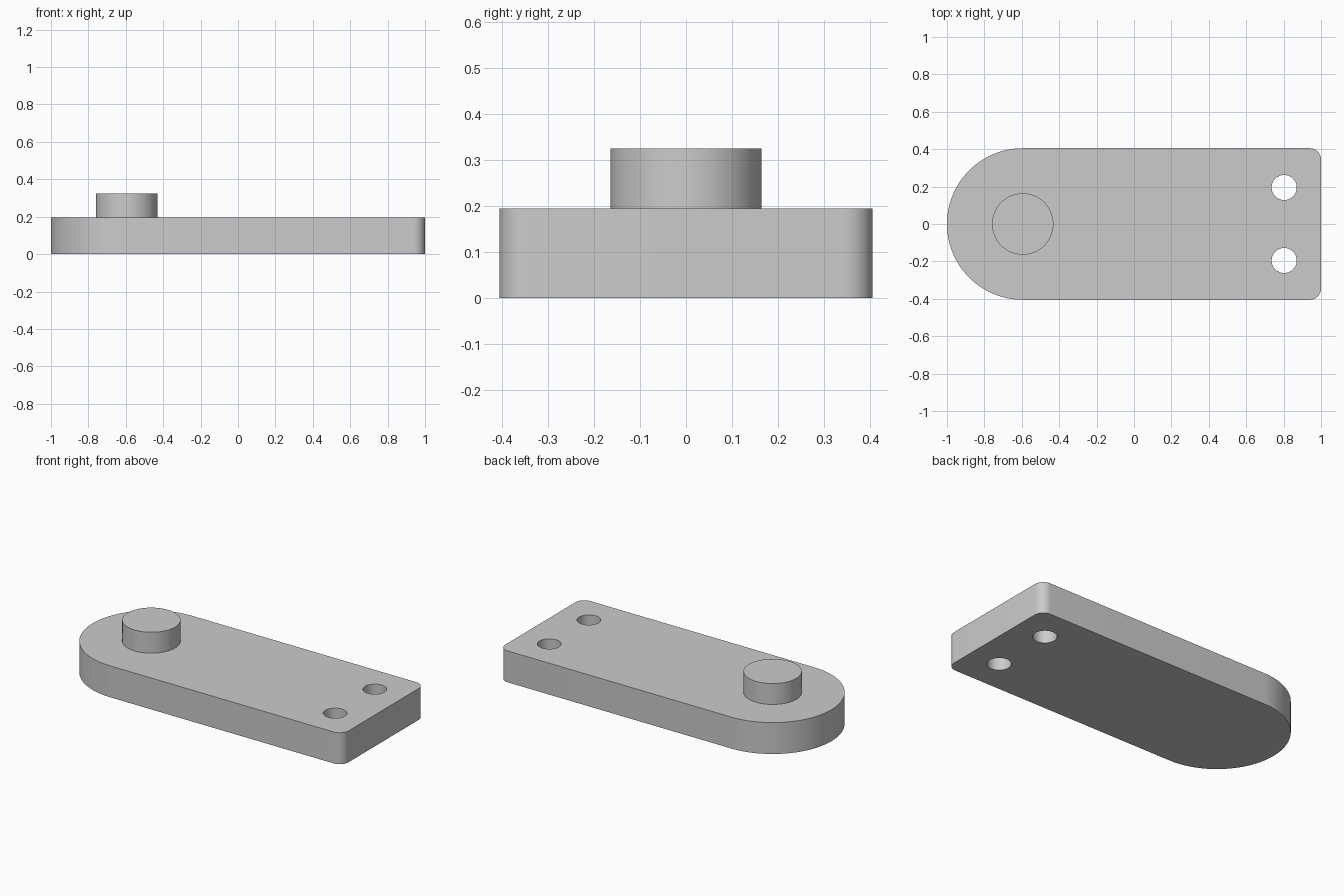
import bpy, bmesh, math

cube = bpy.data.objects.get("Cube")
if cube:
    bpy.data.objects.remove(cube, do_unlink=True)

grey = bpy.data.materials.new("plain grey")
grey.use_nodes = True
grey.diffuse_color = (0.6, 0.6, 0.6, 1)
grey.node_tree.nodes["Principled BSDF"].inputs["Base Color"].default_value = (0.6, 0.6, 0.6, 1)

HALF_WIDTH = 0.405
THICKNESS = 0.195
PIVOT_X = HALF_WIDTH - 1
CORNER = 0.06


def arc(cx, cy, radius, start, end, steps):
    """Points along an arc, angles in degrees."""
    angles = [math.radians(start + (end - start) * i / steps) for i in range(steps + 1)]
    return [(cx + radius * math.cos(a), cy + radius * math.sin(a)) for a in angles]


def prism(name, outline, bottom, top):
    """Solid made by raising a flat outline."""
    bm = bmesh.new()
    face = bm.faces.new([bm.verts.new((x, y, bottom)) for x, y in outline])
    raised = bmesh.ops.extrude_face_region(bm, geom=[face])["geom"]
    verts = [v for v in raised if isinstance(v, bmesh.types.BMVert)]
    bmesh.ops.translate(bm, verts=verts, vec=(0, 0, top - bottom))
    bmesh.ops.recalc_face_normals(bm, faces=bm.faces)
    mesh = bpy.data.meshes.new(name)
    bm.to_mesh(mesh)
    bm.free()
    mesh.materials.append(grey)
    obj = bpy.data.objects.new(name, mesh)
    bpy.context.collection.objects.link(obj)
    return obj


def select_only(obj):
    bpy.ops.object.select_all(action='DESELECT')
    obj.select_set(True)
    bpy.context.view_layer.objects.active = obj


def cylinder(name, x, y, radius, bottom, top):
    return prism(name, arc(x, y, radius, 0, 360, 64)[:-1], bottom, top)


# Plate: round at one end, small rounded corners at the other
inner_x, inner_y = 1 - CORNER, HALF_WIDTH - CORNER
outline = (arc(PIVOT_X, 0, HALF_WIDTH, 90, 270, 64)
           + arc(inner_x, -inner_y, CORNER, -90, 0, 12)
           + arc(inner_x, inner_y, CORNER, 0, 90, 12))
plate = prism("plate", outline, 0, THICKNESS)

# Two through holes near the square end
for side in (-1, 1):
    cutter = cylinder("hole_cutter", 0.803, side * 0.195, 0.067, -0.1, THICKNESS + 0.1)
    cutter.hide_render = True
    cut = plate.modifiers.new("hole", 'BOOLEAN')
    cut.operation = 'DIFFERENCE'
    cut.solver = 'EXACT'
    cut.object = cutter
    select_only(plate)
    bpy.ops.object.modifier_apply(modifier=cut.name)
    bpy.data.objects.remove(cutter, do_unlink=True)

# Round peg at the centre of the rounded end
peg = cylinder("peg", PIVOT_X, 0, 0.164, THICKNESS, 0.325)

for part in (plate, peg):
    select_only(part)
    bpy.ops.object.shade_smooth_by_angle(angle=math.radians(30))
